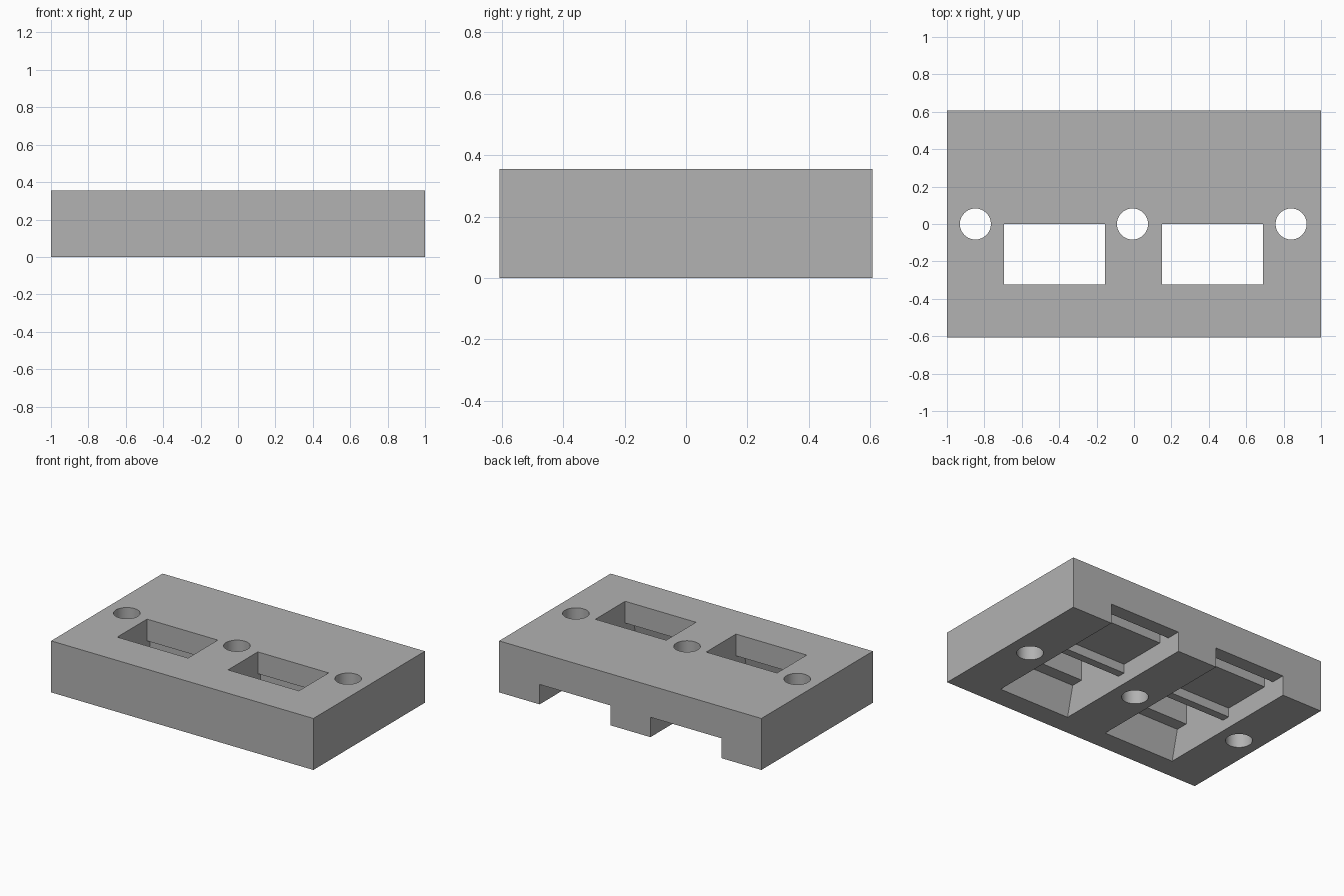
import bpy
import bmesh
import math

cube = bpy.data.objects.get("Cube")
if cube:
    bpy.data.objects.remove(cube, do_unlink=True)

WIDTH, DEPTH, HEIGHT = 2.0, 1.214, 0.355
LEDGE = 0.205      # height of the inner ledges
CEILING = 0.137    # height of the rear channel
SLOT_WIDTH = 0.54
SLOT_CENTRES = (-0.424, 0.421)
HOLE_CENTRES = (-0.848, -0.008, 0.84)
HOLE_RADIUS = 0.083

grey = bpy.data.materials.new("plain_grey")
grey.use_nodes = True
colour = (0.445, 0.445, 0.445, 1.0)
grey.diffuse_color = colour
grey.node_tree.nodes["Principled BSDF"].inputs["Base Color"].default_value = colour


def make_object(name, bm):
    bmesh.ops.recalc_face_normals(bm, faces=bm.faces[:])
    mesh = bpy.data.meshes.new(name)
    bm.to_mesh(mesh)
    bm.free()
    mesh.materials.append(grey)
    obj = bpy.data.objects.new(name, mesh)
    bpy.context.collection.objects.link(obj)
    return obj


def extrude_profile(name, points, centre_x, width):
    """Extrude a closed (y, z) outline along x."""
    bm = bmesh.new()
    x = centre_x - width / 2
    face = bm.faces.new([bm.verts.new((x, y, z)) for y, z in points])
    out = bmesh.ops.extrude_face_region(bm, geom=[face])
    verts = [v for v in out["geom"] if isinstance(v, bmesh.types.BMVert)]
    bmesh.ops.translate(bm, verts=verts, vec=(width, 0, 0))
    return make_object(name, bm)


def cut(target, cutter):
    cutter.hide_render = True
    mod = target.modifiers.new("cut", 'BOOLEAN')
    mod.operation = 'DIFFERENCE'
    mod.solver = 'EXACT'
    mod.object = cutter
    bpy.context.view_layer.objects.active = target
    bpy.ops.object.modifier_apply(modifier=mod.name)
    bpy.data.objects.remove(cutter, do_unlink=True)


# Solid plate
half = DEPTH / 2
plate = extrude_profile(
    "mounting_plate",
    [(-half, 0), (half, 0), (half, HEIGHT), (-half, HEIGHT)], 0, WIDTH)

# Jack slots: sloped front wall, top window, catch rib, rear groove, open back
slot_profile = [
    (-0.472, -0.05), (-0.41, LEDGE), (-0.324, LEDGE), (-0.324, 0.4),
    (0.0, 0.4), (0.0, LEDGE), (0.03, LEDGE), (0.03, 0.075),
    (0.085, 0.075), (0.085, CEILING), (0.43, CEILING), (0.43, LEDGE),
    (0.51, LEDGE), (0.51, CEILING), (0.7, CEILING), (0.7, -0.05),
]
for cx in SLOT_CENTRES:
    cut(plate, extrude_profile("slot_cutter", slot_profile, cx, SLOT_WIDTH))

# Round screw holes
for cx in HOLE_CENTRES:
    bm = bmesh.new()
    bmesh.ops.create_cone(bm, cap_ends=True, segments=64, radius1=HOLE_RADIUS,
                          radius2=HOLE_RADIUS, depth=1.0)
    bmesh.ops.translate(bm, verts=bm.verts[:], vec=(cx, 0, HEIGHT / 2))
    cut(plate, make_object("hole_cutter", bm))

# Smooth hole walls, sharp edges elsewhere
bpy.ops.object.select_all(action='DESELECT')
plate.select_set(True)
bpy.context.view_layer.objects.active = plate
bpy.ops.object.shade_smooth_by_angle(angle=math.radians(12))
